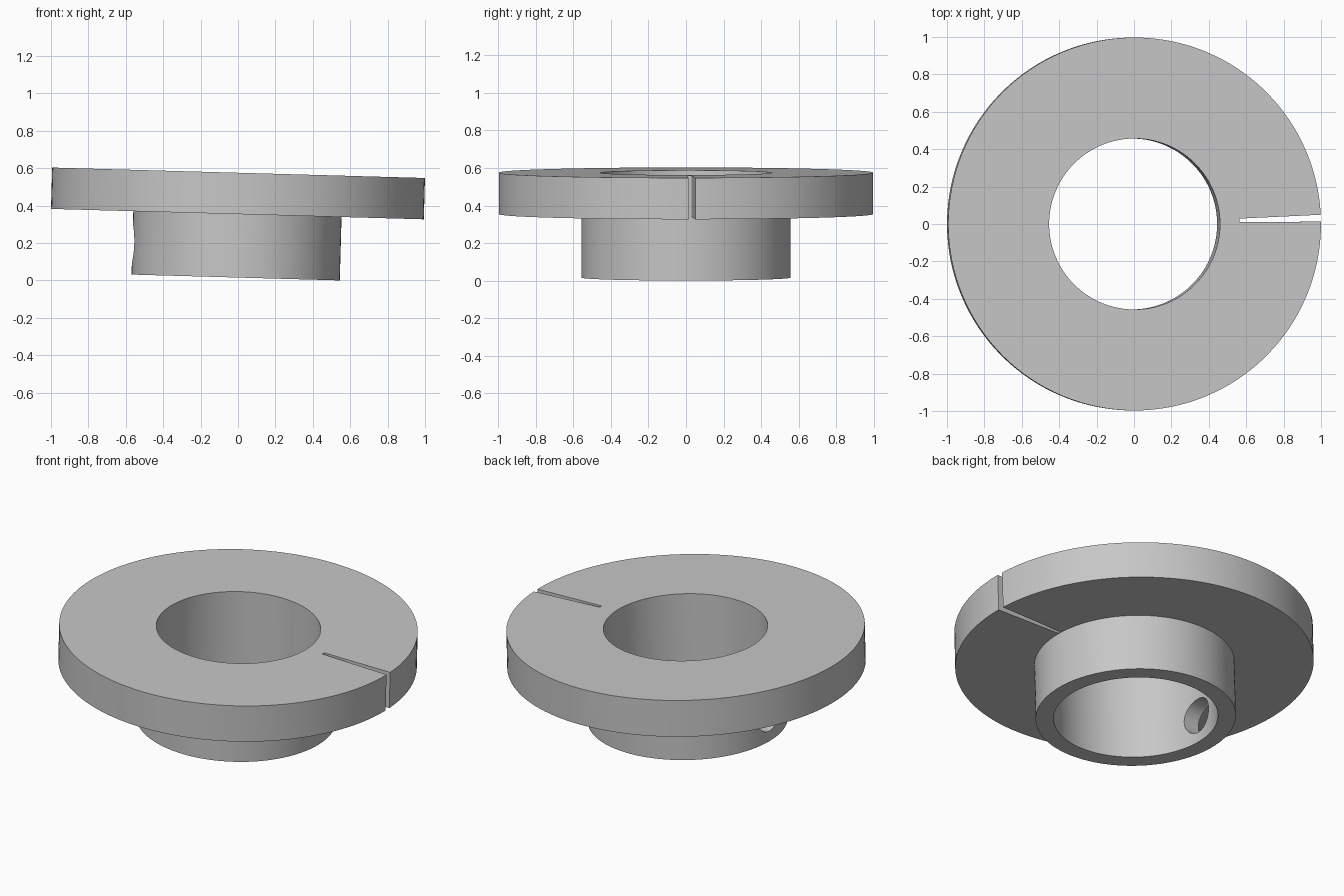
import bpy
import bmesh
import math
from mathutils import Matrix, Vector

cube = bpy.data.objects.get("Cube")
if cube:
    bpy.data.objects.remove(cube, do_unlink=True)

SEGMENTS = 128
DISC_R, HUB_R, BORE_R = 0.997, 0.557, 0.457
TOP, STEP = 0.578, 0.357          # upper face and underside of the disc
BOTTOM = 0.018                    # lower face of the hub
TILT = math.radians(1.6)

grey = bpy.data.materials.new("plain_grey")
grey.use_nodes = True
colour = (0.57, 0.57, 0.57, 1.0)
grey.diffuse_color = colour
grey.node_tree.nodes["Principled BSDF"].inputs["Base Color"].default_value = colour


def make_object(name, bm):
    bmesh.ops.recalc_face_normals(bm, faces=bm.faces[:])
    mesh = bpy.data.meshes.new(name)
    bm.to_mesh(mesh)
    bm.free()
    mesh.materials.append(grey)
    obj = bpy.data.objects.new(name, mesh)
    bpy.context.collection.objects.link(obj)
    return obj


def lathe(name, profile):
    """Spin a closed (radius, height) outline around the z axis."""
    bm = bmesh.new()
    verts = [bm.verts.new((r, 0, z)) for r, z in profile]
    edges = [bm.edges.new((verts[i - 1], verts[i])) for i in range(len(verts))]
    bmesh.ops.spin(bm, geom=verts + edges, cent=(0, 0, 0), axis=(0, 0, 1),
                   angle=math.tau, steps=SEGMENTS)
    bmesh.ops.remove_doubles(bm, verts=bm.verts[:], dist=1e-5)
    return make_object(name, bm)


def cut(target, cutter):
    cutter.hide_render = True
    mod = target.modifiers.new("cut", "BOOLEAN")
    mod.operation = "DIFFERENCE"
    mod.solver = "EXACT"
    mod.object = cutter
    bpy.context.view_layer.objects.active = target
    bpy.ops.object.modifier_apply(modifier=mod.name)
    bpy.data.objects.remove(cutter, do_unlink=True)


# Disc and hub in one turned outline with a through bore
flange = lathe("flanged_collar", [
    (BORE_R, BOTTOM), (HUB_R, BOTTOM), (HUB_R, STEP),
    (DISC_R, STEP), (DISC_R, TOP), (BORE_R, TOP)])

# Narrow wedge slot from the hub radius to the rim
bm = bmesh.new()
outline = [(0.562, 0.010), (1.05, 0.013), (1.05, 0.052), (0.562, 0.029)]
base = bm.faces.new([bm.verts.new((x, y, STEP - 0.0005)) for x, y in outline])
grown = bmesh.ops.extrude_face_region(bm, geom=[base])
bmesh.ops.translate(bm, vec=(0, 0, 0.4),
                    verts=[g for g in grown["geom"] if isinstance(g, bmesh.types.BMVert)])
cut(flange, make_object("slot_cutter", bm))

# Round screw hole through one wall of the hub
bm = bmesh.new()
bmesh.ops.create_cone(bm, cap_ends=True, segments=48, radius1=0.105, radius2=0.105,
                      depth=0.4, matrix=Matrix.Translation((-0.5, 0, 0.184))
                      @ Matrix.Rotation(math.pi / 2, 4, "Y"))
cut(flange, make_object("hole_cutter", bm))

# Slight lean of the whole part towards the slot side
pivot = Vector((0, 0, (TOP + STEP) / 2))
flange.data.transform(Matrix.Translation(pivot) @ Matrix.Rotation(TILT, 4, "Y")
                      @ Matrix.Translation(-pivot))
lowest = min(v.co.z for v in flange.data.vertices)
flange.data.transform(Matrix.Translation((0, 0, -lowest)))

bpy.ops.object.select_all(action="DESELECT")
flange.select_set(True)
bpy.context.view_layer.objects.active = flange
bpy.ops.object.shade_smooth_by_angle(angle=math.radians(30))
